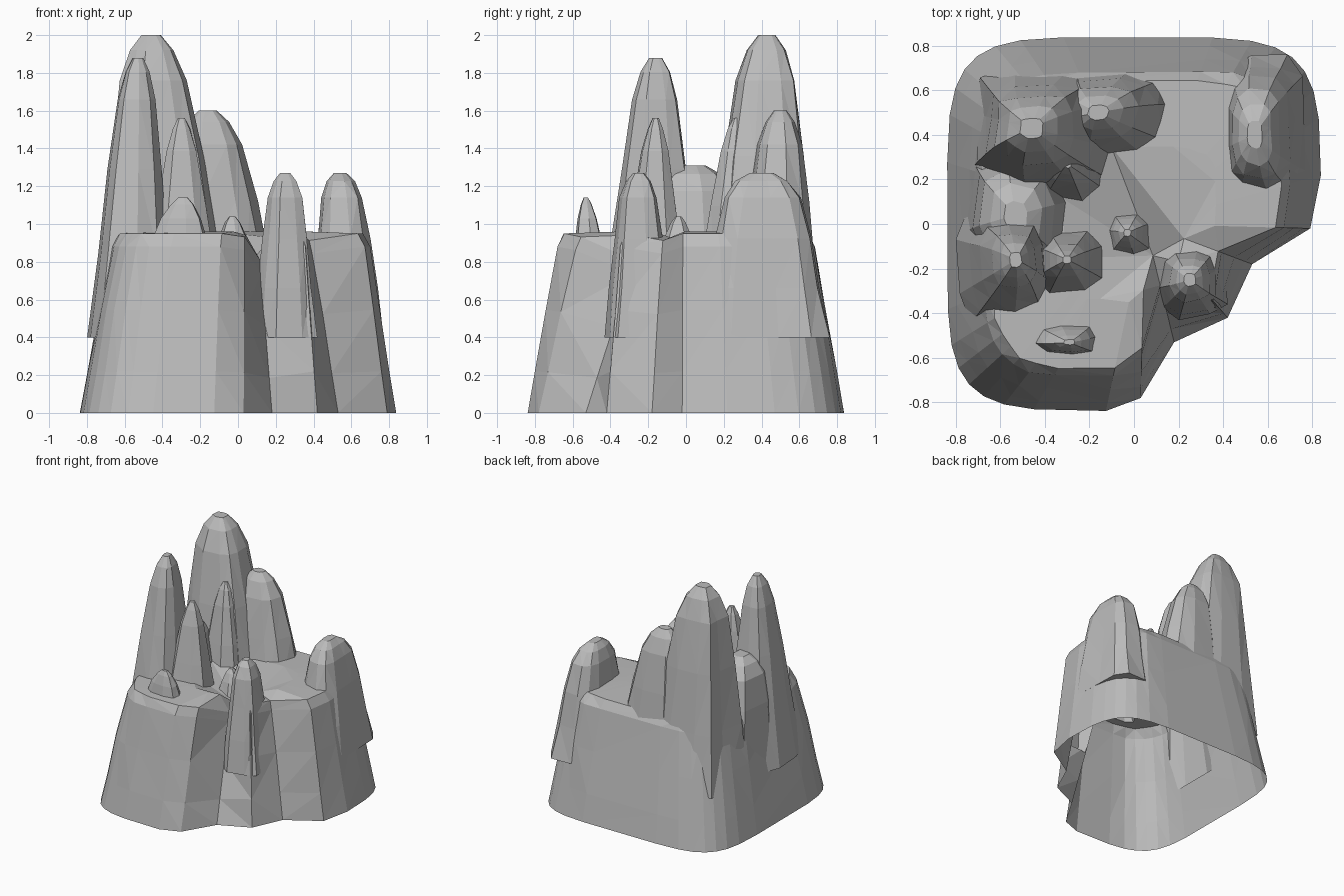
import bpy
import bmesh
import random
from math import cos, sin, radians, copysign, sqrt
from mathutils import Vector

cube = bpy.data.objects.get("Cube")
if cube:
    bpy.data.objects.remove(cube)
random.seed(4)

# Grey stone
stone = bpy.data.materials.new("grey_stone")
stone.use_nodes = True
colour = (0.5, 0.5, 0.5, 1)
stone.diffuse_color = colour
stone.node_tree.nodes["Principled BSDF"].inputs["Base Color"].default_value = colour


def rounded(angle, power):
    """Point on a rounded square of half size one."""
    across, along = cos(angle), sin(angle)
    return Vector((copysign(abs(across) ** power, across),
                   copysign(abs(along) ** power, along), 0))


def loft(name, rings):
    """Closed faceted solid through a stack of rings."""
    bm = bmesh.new()
    layers = [[bm.verts.new(point) for point in ring] for ring in rings]
    for low, high in zip(layers, layers[1:]):
        for i in range(len(low)):
            bm.faces.new((low[i - 1], low[i], high[i], high[i - 1]))
    bm.faces.new(list(reversed(layers[0])))
    bm.faces.new(layers[-1])
    bmesh.ops.triangulate(bm, faces=bm.faces[:])
    bmesh.ops.recalc_face_normals(bm, faces=bm.faces[:])
    mesh = bpy.data.meshes.new(name)
    bm.to_mesh(mesh)
    bm.free()
    mesh.materials.append(stone)
    obj = bpy.data.objects.new(name, mesh)
    bpy.context.scene.collection.objects.link(obj)
    return obj


def spire(name, foot, half_size, peak, taper, sides=10):
    """Fluted column that tapers from its foot and rounds off at its peak."""
    foot, peak = Vector((*foot, 0.4)), Vector(peak)
    flutes = [random.uniform(0.92, 1.06) for _ in range(sides)]
    turn = random.uniform(0.1, 0.4)
    rings = []
    for rise in (0, 0.3, 0.6, 0.85, 0.95, 1):
        spread = (1 - taper * rise) * sqrt(max(1 - rise ** 12, 0.1))
        ring = []
        for i, flute in enumerate(flutes):
            corner = rounded(radians(360 * i / sides) + turn, 0.7)
            corner *= spread * flute * random.uniform(0.97, 1.03)
            offset = Vector((corner.x * half_size[0], corner.y * half_size[1], 0))
            ring.append(foot.lerp(peak, rise) + offset)
        rings.append(ring)
    return loft(name, rings)


# Base outline: position and how far the wall has drawn in at shelf height
arc_steps = 24
outline = []
for step in range(arc_steps):
    angle = radians(2 + 267.5 * step / (arc_steps - 1))
    outline.append((rounded(angle, 0.4) * 0.838, 0.82))

# Front right corner, cut away with a gully on each side of the spire
for x, y, inset in ((0.03, -0.78, 0.75), (0.18, -0.53, 0.55), (0.42, -0.42, 0.82),
                    (0.53, -0.18, 0.72), (0.79, -0.02, 0.84)):
    outline.append((Vector((x, y, 0)), inset))

shelf_height = 0.88
middle = Vector((0.05, 0, 0))


def skirt_ring(rise, shrink=1.0, lift=0.0):
    """Wall ring that leans in steadily and dips at the gullies."""
    ring = []
    for corner, inset in outline:
        scale = (1 - (1 - inset) * rise) * shrink
        scale += random.uniform(-0.009, 0.009) * rise
        point = middle.lerp(corner, scale)
        gully = max(0, 0.78 - inset) * 0.7
        point.z = shelf_height * rise * (1 - gully) + lift
        ring.append(point)
    return ring


mountain = loft("mountain", [
    skirt_ring(0), skirt_ring(0.25), skirt_ring(0.62), skirt_ring(1),
    skirt_ring(1, shrink=0.94, lift=0.07), skirt_ring(1, shrink=0.5, lift=0.08)])

# Tall rear rocks
parts = [spire("main_peak", foot=(-0.37, 0.41), half_size=(0.36, 0.32),
               peak=(-0.46, 0.43, 2), taper=0.55, sides=12)]
parts.append(spire("back_ridge", foot=(-0.08, 0.48), half_size=(0.33, 0.24),
                   peak=(-0.16, 0.5, 1.6), taper=0.55))
parts.append(spire("back_right_spire", foot=(0.58, 0.41), half_size=(0.2, 0.34),
                   peak=(0.54, 0.4, 1.27), taper=0.45, sides=12))

# Slender side spires
parts.append(spire("left_spire", foot=(-0.57, -0.18), half_size=(0.23, 0.28),
                   peak=(-0.53, -0.16, 1.88), taper=0.62))
parts.append(spire("right_spire", foot=(0.25, -0.24), half_size=(0.17, 0.19),
                   peak=(0.25, -0.25, 1.27), taper=0.5))

# Pointed crags and the saddle joining the left rocks
parts.append(spire("front_crag", foot=(-0.29, -0.18), half_size=(0.25, 0.22),
                   peak=(-0.3, -0.16, 1.56), taper=0.75, sides=8))
parts.append(spire("middle_crag", foot=(-0.29, 0.26), half_size=(0.25, 0.24),
                   peak=(-0.3, 0.27, 1.56), taper=0.75, sides=8))
parts.append(spire("saddle", foot=(-0.48, 0.04), half_size=(0.28, 0.34),
                   peak=(-0.53, 0.04, 1.31), taper=0.4, sides=8))
parts.append(spire("front_lip", foot=(-0.33, -0.49), half_size=(0.31, 0.16),
                   peak=(-0.29, -0.53, 1.14), taper=0.75, sides=8))
parts.append(spire("centre_crag", foot=(-0.01, -0.06), half_size=(0.2, 0.2),
                   peak=(-0.03, -0.04, 1.04), taper=0.75, sides=7))

# Weld everything into one shell
for part in parts:
    weld = mountain.modifiers.new(part.name, "BOOLEAN")
    weld.operation = "UNION"
    weld.solver = "EXACT"
    weld.object = part
graph = bpy.context.evaluated_depsgraph_get()
shell = bpy.data.meshes.new_from_object(mountain.evaluated_get(graph))
mountain.modifiers.clear()
mountain.data = shell
for part in parts:
    bpy.data.objects.remove(part)

# Open underside
bm = bmesh.new()
bm.from_mesh(shell)
under = [face for face in bm.faces if max(v.co.z for v in face.verts) < 0.001]
bmesh.ops.delete(bm, geom=under, context="FACES")
bm.to_mesh(shell)
bm.free()
